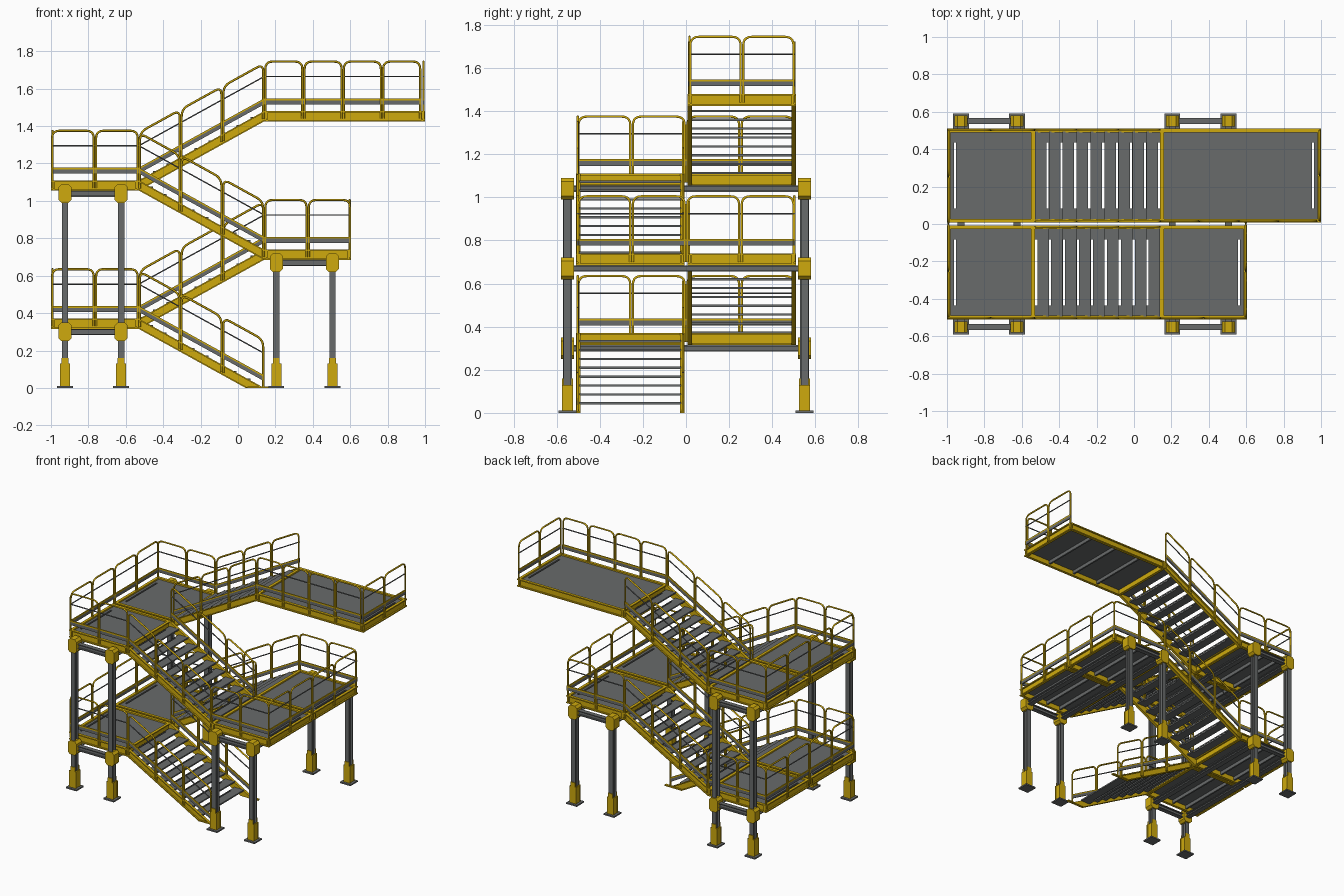
import bpy, bmesh
from mathutils import Vector

cube = bpy.data.objects.get("Cube")
if cube:
    bpy.data.objects.remove(cube, do_unlink=True)


def material(name, rgb):
    m = bpy.data.materials.new(name)
    m.use_nodes = True
    m.diffuse_color = (*rgb, 1)
    m.node_tree.nodes["Principled BSDF"].inputs["Base Color"].default_value = (*rgb, 1)
    return m


YELLOW = material("safety yellow", (0.62, 0.40, 0.004))
GREY = material("steel grey", (0.14, 0.147, 0.147))
UP = Vector((0, 0, 1))


def prism(bm, p, q, wide, tall):
    """Bar from p to q with vertical ends; wide is measured to its left, tall upward."""
    p, q = Vector(p), Vector(q)
    side = UP.cross(q - p).normalized()
    for v in bmesh.ops.create_cube(bm, size=1)["verts"]:
        i, j, k = (int(c > 0) for c in v.co)
        v.co = (p, q)[i] + side * wide[j] + UP * tall[k]


def box(bm, x, y, z):
    prism(bm, (x[0], 0, 0), (x[1], 0, 0), y, z)


def finish(bm, name, mat):
    # Trim anything that would pass below the floor
    geom = bm.verts[:] + bm.edges[:] + bm.faces[:]
    bmesh.ops.bisect_plane(bm, geom=geom, plane_co=(0, 0, -0.0005), plane_no=UP, clear_inner=True)
    bmesh.ops.recalc_face_normals(bm, faces=bm.faces)
    mesh = bpy.data.meshes.new(name)
    bm.to_mesh(mesh)
    bm.free()
    mesh.materials.append(mat)
    bpy.context.collection.objects.link(bpy.data.objects.new(name, mesh))


def tubes(name, paths, radius, mat):
    cu = bpy.data.curves.new(name, "CURVE")
    cu.dimensions = "3D"
    cu.bevel_depth, cu.bevel_resolution, cu.use_fill_caps = radius, 1, True
    for path in paths:
        s = cu.splines.new("POLY")
        s.points.add(len(path) - 1)
        for pt, co in zip(s.points, path):
            pt.co = (*co, 1)
    cu.materials.append(mat)
    bpy.context.collection.objects.link(bpy.data.objects.new(name, cu))


def railing(name, p, q, panels, height=0.275):
    """Rounded hoops side by side, a middle rail and a toe board."""
    p, q = Vector(p), Vector(q)
    d = (q - p).normalized()
    hoops = []
    r = 0.04
    for i in range(panels):
        a = p.lerp(q, i / panels) + d * 0.006
        b = p.lerp(q, (i + 1) / panels) - d * 0.006
        path = []
        for foot, way in ((a, d), (b, -d)):
            top = foot + UP * height
            low = foot - UP * 0.03
            low.z = max(low.z, 0)
            half = [low]
            for k in range(6):
                t = k / 5
                half.append(top - UP * r * (1 - t) ** 2 + way * r * t * t)
            path += half if foot is a else half[::-1]
        hoops.append(path)
    tubes(name + "_hoops", hoops, 0.006, YELLOW)
    tubes(name + "_middle_rail", [[p + UP * 0.195, q + UP * 0.195]], 0.004, GREY)
    for part, tall, mat in (("toe_board", (0.046, 0.068), GREY), ("toe_board_cap", (0.068, 0.078), YELLOW)):
        bm = bmesh.new()
        prism(bm, p, q, (-0.004, 0.004), tall)
        finish(bm, f"{name}_{part}", mat)


def channel(bm, p, q, depth=0.02):
    """C-shaped beam opening to the right of its direction."""
    prism(bm, p, q, (0.01, depth), (-0.045, 0.01))
    prism(bm, p, q, (0, depth), (0.002, 0.01))
    prism(bm, p, q, (0, depth), (-0.045, -0.037))


def slotted_plate(bm, x, y, z, slot, gap=0.012, end=0.06):
    """Plate with a long narrow slot across the walkway."""
    lo, hi = slot - gap / 2, slot + gap / 2
    box(bm, (x[0], lo), y, z)
    if hi < x[1]:
        box(bm, (hi, x[1]), y, z)
    box(bm, (lo, hi), (y[0], y[0] + end), z)
    box(bm, (lo, hi), (y[1] - end, y[1]), z)


LANES = {"front": (-0.51, -0.008), "back": (0.008, 0.51)}


def platform(name, x, lane, z, outer):
    y = LANES[lane]
    bm = bmesh.new()
    ring = [(x[0], y[0], z), (x[1], y[0], z), (x[1], y[1], z), (x[0], y[1], z)]
    for i in range(4):
        channel(bm, ring[i], ring[(i + 1) % 4])
    finish(bm, name + "_frame", YELLOW)
    bm = bmesh.new()
    inner = (x[0] + 0.015, x[1] - 0.015)
    slot = x[1] - 0.043 if outer > 0 else x[0] + 0.043
    slotted_plate(bm, inner, (y[0] + 0.015, y[1] - 0.015), (z - 0.01, z), slot)
    # Joists under the deck
    for k in (1, 2, 3):
        jx = x[0] + (x[1] - x[0]) * k / 4
        box(bm, (jx - 0.006, jx + 0.006), (y[0] + 0.02, y[1] - 0.02), (z - 0.035, z - 0.01))
    finish(bm, name + "_deck", GREY)


LEFT, RIGHT = (-1.0, -0.53), (0.14, 0.605)
RISE = 0.37
LEVELS = [0.36 + RISE * i for i in range(4)]


def landing(name, x, z, outer):
    for lane in LANES:
        platform(f"{name}_{lane}", x, lane, z, outer)
    end = x[1] - 0.008 if outer > 0 else x[0] + 0.008
    for lane, y in (("front", -0.502), ("back", 0.502)):
        railing(f"{name}_{lane}_railing", (x[0], y, z), (x[1], y, z), 2)
    railing(name + "_end_railing", (end, -0.505, z), (end, 0.505, z), 4)


def flight(name, lane, z, rising):
    """Stair between the two sides; z is the upper level."""
    y0, y1 = LANES[lane]
    zl, zr = (z - RISE, z) if rising > 0 else (z, z - RISE)
    a, b = LEFT[1], RIGHT[0]
    bm = bmesh.new()
    channel(bm, (a, y0, zl), (b, y0, zr))
    channel(bm, (b, y1, zr), (a, y1, zl))
    finish(bm, name + "_stringers", YELLOW)
    # Treads with an open slot behind each one
    bm = bmesh.new()
    count = 9
    run = (b - a) / count
    for i in range(count):
        x = a + run * i
        tz = zl + (zr - zl) * (i + 0.5) / count
        slot = x + (run - 0.007 if rising > 0 else 0.007)
        box_x = (x, x + run)
        if tz > 0.015:
            slotted_plate(bm, box_x, (y0 + 0.015, y1 - 0.015), (tz - 0.012, tz - 0.002), slot)
    finish(bm, name + "_treads", GREY)
    for side, y in (("front", y0 + 0.006), ("back", y1 - 0.006)):
        railing(f"{name}_{side}_railing", (a, y, zl), (b, y, zr), 3, 0.265)


# Landings and the long upper walkway
landing("lower_landing", LEFT, LEVELS[0], -1)
landing("middle_landing", RIGHT, LEVELS[1], 1)
landing("upper_landing", LEFT, LEVELS[2], -1)
platform("top_walkway", (RIGHT[0], 1.0), "back", LEVELS[3], 1)
railing("top_walkway_front_railing", (RIGHT[0], 0.016, LEVELS[3]), (0.98, 0.016, LEVELS[3]), 4)
railing("top_walkway_end_railing", (0.992, 0.014, LEVELS[3]), (0.992, 0.505, LEVELS[3]), 2)

# Stair flights, alternating lanes
flight("first_flight", "front", LEVELS[0], -1)
flight("second_flight", "back", LEVELS[1], 1)
flight("third_flight", "front", LEVELS[2], -1)
flight("fourth_flight", "back", LEVELS[3], 1)

# Feet where the first flight meets the floor
bm = bmesh.new()
for y in LANES["front"]:
    s = 0.02 if y < -0.1 else -0.02
    box(bm, (0.05, 0.18), sorted((y, y + s)), (0, 0.008))
finish(bm, "stair_feet", YELLOW)


def h_column(bm, x, y, z0, z1):
    for s in (-1, 1):
        box(bm, (x - 0.017, x + 0.017), (y + s * 0.018 - 0.003, y + s * 0.018 + 0.003), (z0, z1))
    box(bm, (x - 0.004, x + 0.004), (y - 0.018, y + 0.018), (z0, z1))


def bracket(bm, x, y, z):
    """Plate clamp with clipped corners around the column head."""
    w, h, c = 0.035, 0.05, 0.016
    outline = [(-w, c - h), (c - w, -h), (w - c, -h), (w, c - h),
               (w, h - c), (w - c, h), (c - w, h), (-w, h - c)]
    face = bm.faces.new([bm.verts.new((x + u, y - 0.03, z + v)) for u, v in outline])
    out = bmesh.ops.extrude_face_region(bm, geom=[face])["geom"]
    for v in out:
        if isinstance(v, bmesh.types.BMVert):
            v.co.y += 0.06


# Columns, their feet, brackets and the beams that carry the landings
for label, xs, decks in (("left", (-0.925, -0.625), (LEVELS[0], LEVELS[2])),
                         ("right", (0.205, 0.505), (LEVELS[1],))):
    columns, feet, plates, clamps, beams = (bmesh.new() for _ in range(5))
    for y in (-0.55, 0.55):
        for x in xs:
            h_column(columns, x, y, 0.01, decks[-1] - 0.03)
            box(plates, (x - 0.042, x + 0.042), (y - 0.042, y + 0.042), (0, 0.01))
            for s in (-1, 1):
                cy = y + s * 0.022
                box(feet, (x - 0.027, x + 0.027), (cy - 0.004, cy + 0.004), (0.01, 0.13))
                box(feet, (x - 0.018, x + 0.018), (cy - 0.004, cy + 0.004), (0.13, 0.16))
                box(feet, (x + s * 0.02 - 0.004, x + s * 0.02 + 0.004), (y - 0.022, y + 0.022), (0.01, 0.13))
            for z in decks:
                bracket(clamps, x, y, z - 0.06)
        for z in decks:
            for low in (-0.078, -0.05):
                box(beams, xs, (y - 0.016, y + 0.016), (z + low, z + low + 0.006))
            box(beams, xs, (y - 0.004, y + 0.004), (z - 0.075, z - 0.047))
    for z in decks:
        for x in xs:
            for low in (-0.075, -0.051):
                box(beams, (x - 0.018, x + 0.018), (-0.53, 0.53), (z + low, z + low + 0.006))
            box(beams, (x - 0.004, x + 0.004), (-0.53, 0.53), (z - 0.072, z - 0.048))
    finish(columns, label + "_columns", GREY)
    finish(plates, label + "_base_plates", GREY)
    finish(feet, label + "_column_feet", YELLOW)
    finish(clamps, label + "_column_brackets", YELLOW)
    finish(beams, label + "_support_beams", GREY)
